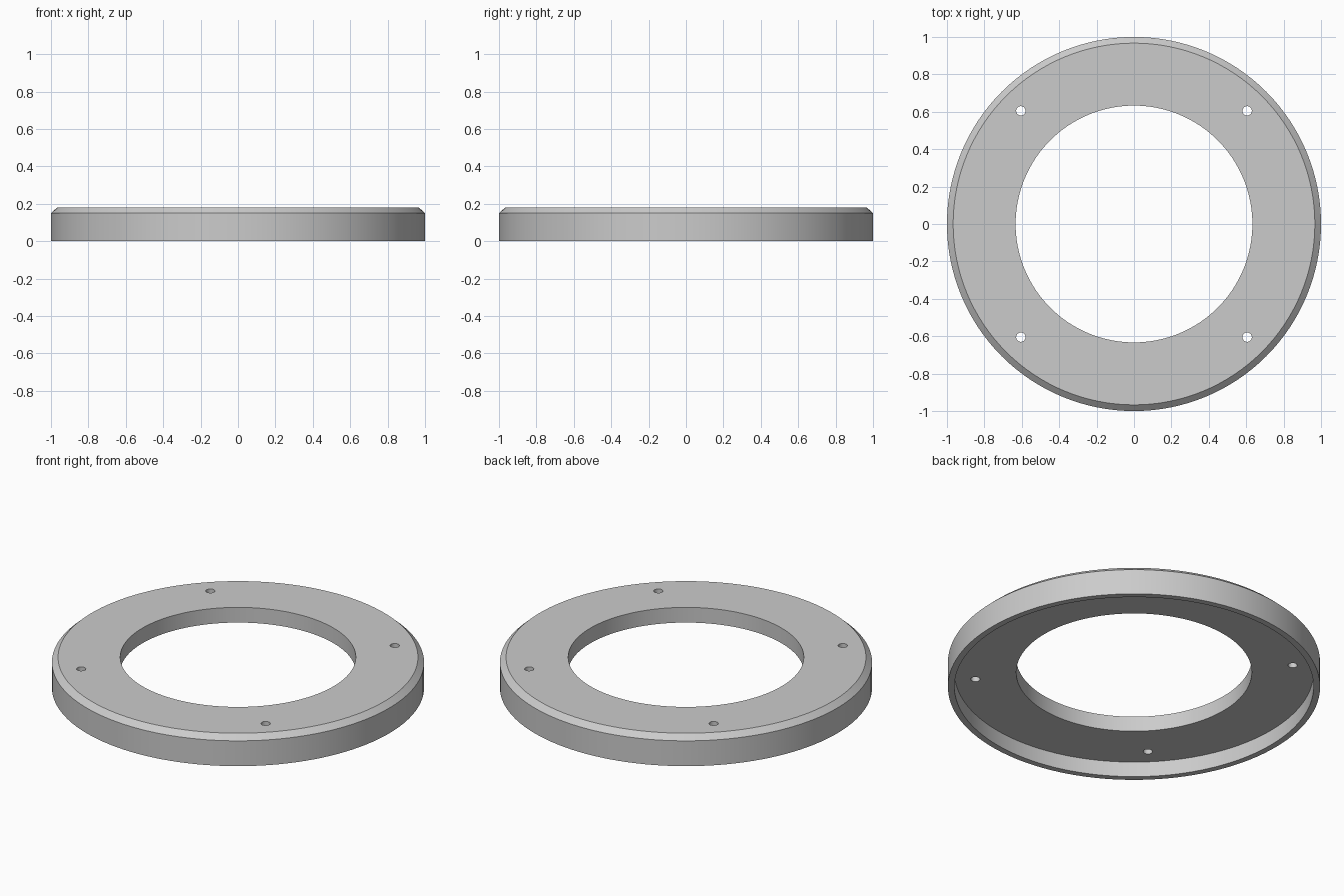
import bpy, bmesh, math

cube = bpy.data.objects.get("Cube")
if cube:
    bpy.data.objects.remove(cube, do_unlink=True)

SEGMENTS = 128
HOLE_POS = 0.605

grey = bpy.data.materials.new("plain grey")
grey.use_nodes = True
colour = (0.6, 0.6, 0.6, 1)
grey.diffuse_color = colour
grey.node_tree.nodes["Principled BSDF"].inputs["Base Color"].default_value = colour

# Ring cross-section (radius, height): chamfered plate with a rim hanging below
profile = [(0.633, 0.09), (0.965, 0.09), (0.965, 0), (1, 0),
           (1, 0.15), (0.967, 0.18), (0.633, 0.18)]
bm = bmesh.new()
verts = [bm.verts.new((r, 0, z)) for r, z in profile]
edges = [bm.edges.new((a, b)) for a, b in zip(verts, verts[1:] + verts[:1])]
bmesh.ops.spin(bm, geom=verts + edges, cent=(0, 0, 0), axis=(0, 0, 1),
               angle=math.tau, steps=SEGMENTS, use_duplicate=False)
bmesh.ops.remove_doubles(bm, verts=bm.verts, dist=0.0001)
bmesh.ops.recalc_face_normals(bm, faces=bm.faces)
mesh = bpy.data.meshes.new("flange_ring")
bm.to_mesh(mesh)
bm.free()
mesh.materials.append(grey)
ring = bpy.data.objects.new("flange_ring", mesh)
bpy.context.collection.objects.link(ring)

# Four screw holes through the plate
for x in (-HOLE_POS, HOLE_POS):
    for y in (-HOLE_POS, HOLE_POS):
        bpy.ops.mesh.primitive_cylinder_add(vertices=32, radius=0.025, depth=0.2,
                                            location=(x, y, 0.135))
        cutter = bpy.context.object
        cutter.name = "screw_hole_cutter"
        cutter.data.materials.append(grey)
        cutter.hide_render = True
        cut = ring.modifiers.new("screw_hole", 'BOOLEAN')
        cut.object = cutter
        cut.operation = 'DIFFERENCE'
        cut.solver = 'EXACT'
        bpy.ops.object.select_all(action='DESELECT')
        ring.select_set(True)
        bpy.context.view_layer.objects.active = ring
        bpy.ops.object.modifier_apply(modifier=cut.name)
        bpy.data.objects.remove(cutter, do_unlink=True)

bpy.ops.object.shade_smooth_by_angle(angle=math.radians(30))
